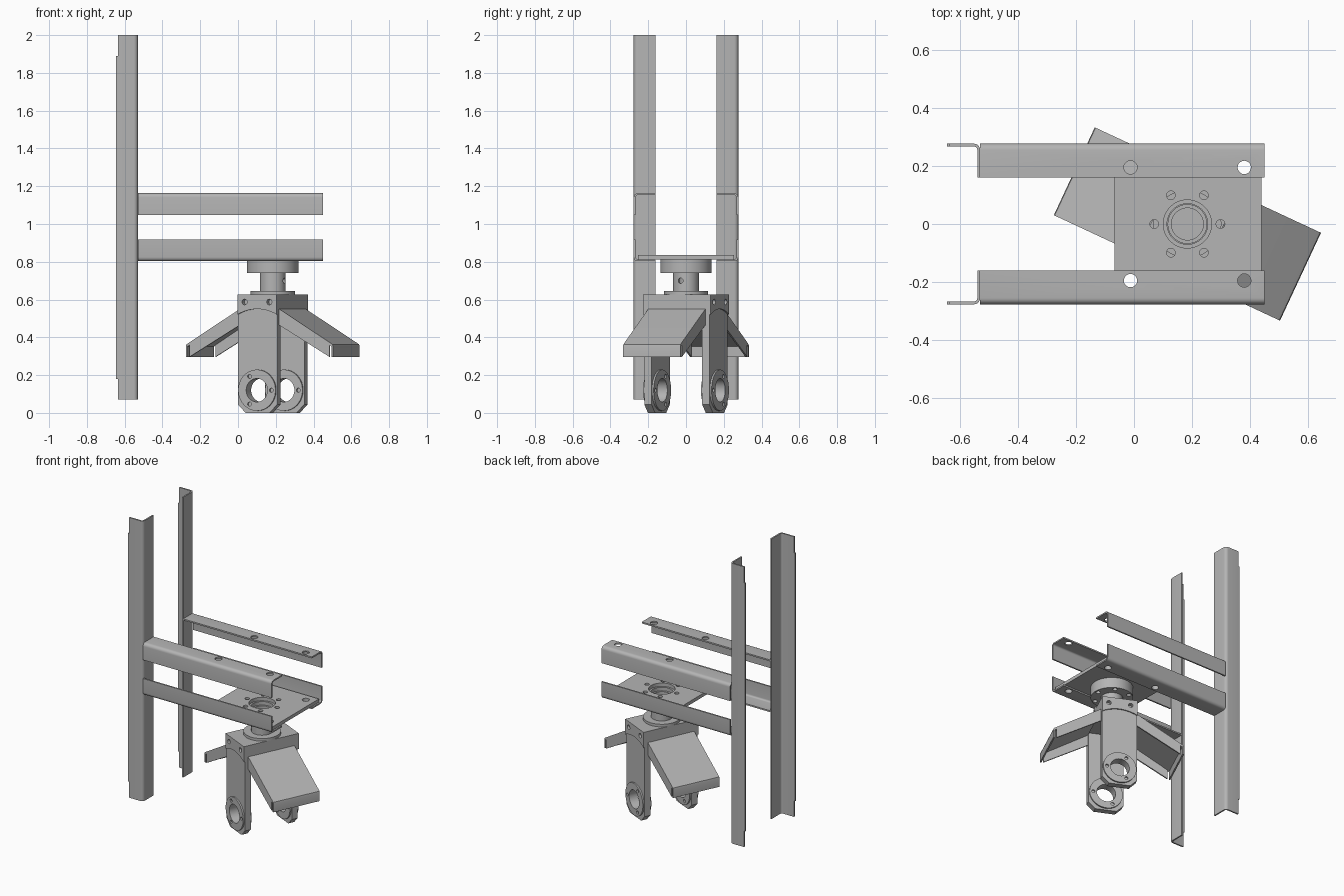
import bpy, bmesh, math
from mathutils import Matrix, Vector

cube = bpy.data.objects.get("Cube")
if cube:
    bpy.data.objects.remove(cube, do_unlink=True)

steel = bpy.data.materials.new("grey_steel")
steel.use_nodes = True
GREY = (0.46, 0.46, 0.46, 1)
steel.diffuse_color = GREY
steel.node_tree.nodes["Principled BSDF"].inputs["Base Color"].default_value = GREY

# Caster frame: swivelled about its own vertical axis
CX = 0.184
SWIVEL = Matrix.Translation((CX, 0, 0)) @ Matrix.Rotation(math.radians(-25), 4, 'Z')


def prism(name, pts, axis, a, b):
    """Extrude a 2D outline along an axis from a to b."""
    def place(p, d):
        return {'x': (d, p[0], p[1]), 'y': (p[0], d, p[1]), 'z': (p[0], p[1], d)}[axis]
    bm = bmesh.new()
    low = [bm.verts.new(place(p, a)) for p in pts]
    high = [bm.verts.new(place(p, b)) for p in pts]
    bm.faces.new(low)
    bm.faces.new(high)
    n = len(pts)
    for i in range(n):
        j = (i + 1) % n
        bm.faces.new((low[i], low[j], high[j], high[i]))
    bmesh.ops.recalc_face_normals(bm, faces=bm.faces)
    mesh = bpy.data.meshes.new(name)
    bm.to_mesh(mesh)
    bm.free()
    ob = bpy.data.objects.new(name, mesh)
    bpy.context.collection.objects.link(ob)
    mesh.materials.append(steel)
    return ob


def arc(cx, cy, r, start, end, n):
    return [(cx + r * math.cos(math.radians(start + (end - start) * i / n)),
             cy + r * math.sin(math.radians(start + (end - start) * i / n))) for i in range(n + 1)]


def disc(name, cx, cy, r, axis, a, b, n=48):
    return prism(name, arc(cx, cy, r, 0, 360, n)[:-1], axis, a, b)


def rect(x0, x1, y0, y1):
    return [(x0, y0), (x1, y0), (x1, y1), (x0, y1)]


def activate(ob):
    bpy.ops.object.select_all(action='DESELECT')
    ob.select_set(True)
    bpy.context.view_layer.objects.active = ob


def finish(ob, cuts=(), frame=None):
    """Cut holes (cx, cy, r, axis, a, b), smooth the round faces, place the part."""
    activate(ob)
    for c in cuts:
        cutter = disc("hole_cutter", *c, n=48 if c[2] > 0.04 else 20)
        cutter.hide_render = True
        mod = ob.modifiers.new("hole", 'BOOLEAN')
        mod.operation = 'DIFFERENCE'
        mod.solver = 'EXACT'
        mod.object = cutter
        activate(ob)
        bpy.ops.object.modifier_apply(modifier=mod.name)
        bpy.data.objects.remove(cutter, do_unlink=True)
    bpy.ops.object.shade_smooth_by_angle(angle=math.radians(32))
    if frame:
        ob.matrix_world = frame
    return ob


def angle_section(cx, cy, sx, sy, w1, w2, t=0.01, r=0.012):
    """Rolled L section: corner at (cx, cy), legs pointing along sx and sy."""
    c = r + t
    pts = arc(c, c, c, 180, 270, 5) + [(w1, 0), (w1, t)]
    pts += arc(c, c, r, 270, 180, 5) + [(t, w2), (0, w2)]
    return [(cx + sx * x, cy + sy * y) for x, y in pts]


# Frame: two uprights, each carrying an upper and a lower angle rail
SIDE, WIDE = 0.277, 0.116
mounts = [(-0.012, 0.195), (0.38, 0.195), (-0.012, -0.195), (0.38, -0.195)]
for s, label in ((-1, "front"), (1, "back")):
    finish(prism(label + "_upright", angle_section(-0.53, s * SIDE, -1, -s, 0.105, WIDE),
                 'z', 0.07, 2.0))
    prism(label + "_upright_edge", rect(-0.645, -0.635, s * SIDE, s * (SIDE - 0.01)), 'z', 0.18, 1.89)
    holes = [(x, y, 0.023, 'z', 0.7, 1.3) for x, y in mounts if y * s > 0]
    for level, z, up in (("upper", 1.163, -1), ("lower", 0.803, 1)):
        rail = prism(label + "_" + level + "_rail",
                     angle_section(s * SIDE, z, -s, up, WIDE, WIDE), 'x', -0.53, 0.45)
        finish(rail, holes)

# Mounting plate with central opening and bolt circle
bolts = [(0.114 * math.cos(math.radians(a)), 0.114 * math.sin(math.radians(a)))
         for a in range(0, 360, 60)]
plate_cuts = [(x, y, 0.023, 'z', 0.7, 0.9) for x, y in mounts]
plate_cuts += [(CX + x, y, 0.015, 'z', 0.7, 0.9) for x, y in bolts]
plate_cuts.append((CX, 0, 0.083, 'z', 0.7, 0.9))
finish(prism("mounting_plate", rect(-0.067, 0.44, -0.253, 0.253), 'z', 0.813, 0.836), plate_cuts)

# Swivel bearing, hub tube and flange
finish(disc("swivel_bearing", CX, 0, 0.136, 'z', 0.74, 0.813, 64),
       [(CX, 0, 0.07, 'z', 0.7, 0.9)] + [(CX + x, y, 0.015, 'z', 0.7, 0.9) for x, y in bolts])
finish(disc("swivel_hub", 0, 0, 0.068, 'z', 0.627, 0.79),
       [(0, 0, 0.055, 'z', 0.66, 0.9), (0, 0.7, 0.014, 'x', -0.2, 0.2)], SWIVEL)
finish(disc("hub_flange", 0, 0, 0.117, 'z', 0.627, 0.645, 64), (), SWIVEL)

# Fork crown with bolt holes on both ends
HALF = 0.115
crown_cuts = [(u, 0.587, 0.015, 'y', s * 0.17, s * 0.25) for u in (-0.072, 0.072) for s in (-1, 1)]
finish(prism("fork_crown", rect(-HALF, HALF, -0.198, 0.198), 'z', 0.55, 0.627), crown_cuts, SWIVEL)

leg_outline = [(-HALF, 0.55), (-HALF, 0.045), (-0.07, 0), (0.07, 0), (HALF, 0.045), (HALF, 0.55)]
AXLE = 0.12
for s, label in ((-1, "front"), (1, "back")):
    # Fork leg with axle bore
    bore = (0, AXLE, 0.062, 'y', -0.3, 0.3)
    finish(prism(label + "_fork_leg", leg_outline, 'y', s * 0.148, s * 0.19), [bore], SWIVEL)
    # Arched lip where the crown meets the leg
    lip = [(-HALF, 0.55)] + arc(0, 0.31, 0.24, 118.6, 61.4, 12) + [(HALF, 0.55)]
    finish(prism(label + "_crown_lip", lip, 'y', s * 0.189, s * 0.198), (), SWIVEL)
    # Axle boss with three screw holes
    screws = [(0.085 * math.cos(math.radians(a)), AXLE + 0.085 * math.sin(math.radians(a)),
               0.011, 'y', -0.3, 0.3) for a in (0, 120, 240)]
    finish(disc(label + "_axle_boss", 0, AXLE, 0.109, 'y', s * 0.138, s * 0.2),
           [bore] + screws, SWIVEL)

# Folded guards sloping down on both sides of the fork
top = [(HALF, 0.55), (0.415, 0.37), (0.427, 0.362), (0.43, 0.35), (0.43, 0.295),
       (0.42, 0.295), (0.42, 0.352), (HALF, 0.538)]
cheek = [(HALF, 0.545), (0.408, 0.367), (0.408, 0.297), (HALF, 0.465)]
for m, label in ((1, "left"), (-1, "right")):
    flip = lambda pts: [(m * u, z) for u, z in pts]
    finish(prism(label + "_guard_top", flip(top), 'y', -0.167, 0.167), (), SWIVEL)
    for s, end in ((-1, "front"), (1, "back")):
        finish(prism(label + "_guard_" + end + "_cheek", flip(cheek), 'y', s * 0.157, s * 0.167),
               (), SWIVEL)
